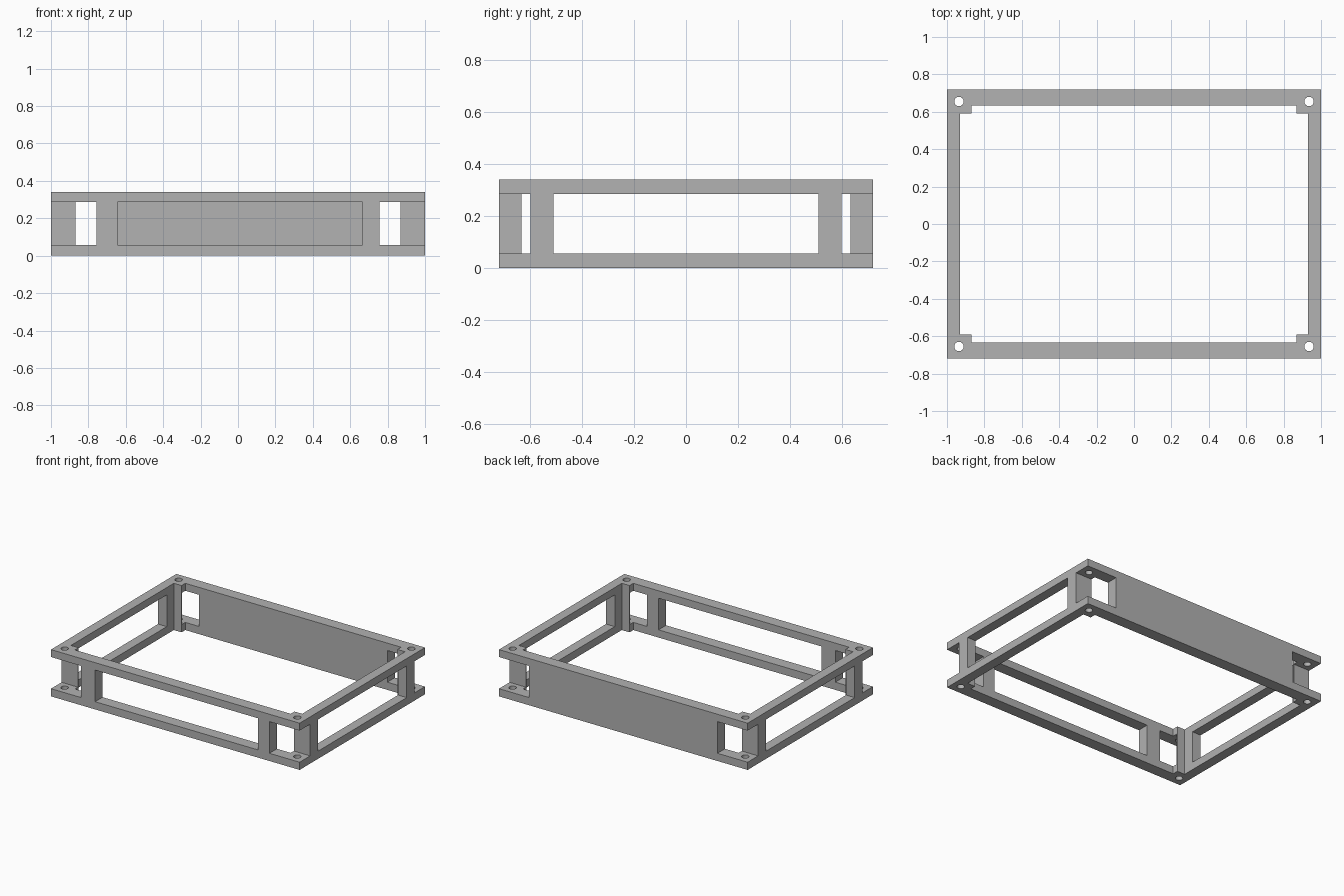
import bpy

if "Cube" in bpy.data.objects:
    bpy.data.objects.remove(bpy.data.objects["Cube"], do_unlink=True)

# overall size and the height band shared by all side openings
W, D, H = 1.0, 0.72, 0.34
Z0, Z1 = 0.056, 0.286

grey = bpy.data.materials.new("plain_grey")
grey.use_nodes = True
colour = (0.445, 0.445, 0.445, 1)
grey.diffuse_color = colour
grey.node_tree.nodes["Principled BSDF"].inputs["Base Color"].default_value = colour


def box(name, x, y, z):
    """Box from three (low, high) ranges."""
    ranges = (x, y, z)
    bpy.ops.mesh.primitive_cube_add(size=1, location=[(a + b) / 2 for a, b in ranges])
    ob = bpy.context.object
    ob.name = name
    ob.scale = [b - a for a, b in ranges]
    bpy.ops.object.transform_apply(location=True, rotation=False, scale=True)
    ob.data.materials.append(grey)
    return ob


def cut(body, cutter):
    """Subtract the cutter from the body and discard it."""
    cutter.hide_render = True
    mod = body.modifiers.new("cut", 'BOOLEAN')
    mod.operation = 'DIFFERENCE'
    mod.solver = 'EXACT'
    mod.object = cutter
    bpy.context.view_layer.objects.active = body
    bpy.ops.object.modifier_apply(modifier=mod.name)
    bpy.data.objects.remove(cutter, do_unlink=True)


def span(sign, low, high):
    return tuple(sorted((sign * low, sign * high)))


frame = box("enclosure_frame", (-W, W), (-D, D), (0, H))

# central opening, leaving small blocks in the inner corners
cut(frame, box("opening_long", (-0.93, 0.93), (-0.591, 0.591), (-1, 1)))
cut(frame, box("opening_deep", (-0.868, 0.868), (-0.634, 0.634), (-1, 1)))

# windows in both sides and in the front; the back stays solid
cut(frame, box("side_window", (-2, 2), (-0.51, 0.51), (Z0, Z1)))
cut(frame, box("front_window", (-0.645, 0.665), (-1, 0), (Z0, Z1)))

# corner pockets and screw holes
for sx in (-1, 1):
    for sy in (-1, 1):
        cut(frame, box("corner_pocket", span(sx, 0.757, 1.2), span(sy, 0.599, 1), (Z0, Z1)))
        bpy.ops.mesh.primitive_cylinder_add(vertices=32, radius=0.025, depth=2,
                                            location=(sx * 0.936, sy * 0.655, 0))
        hole = bpy.context.object
        hole.data.materials.append(grey)
        cut(frame, hole)

# smooth hole walls, sharp edges elsewhere
bpy.ops.object.select_all(action='DESELECT')
frame.select_set(True)
bpy.context.view_layer.objects.active = frame
bpy.ops.object.shade_smooth_by_angle()
